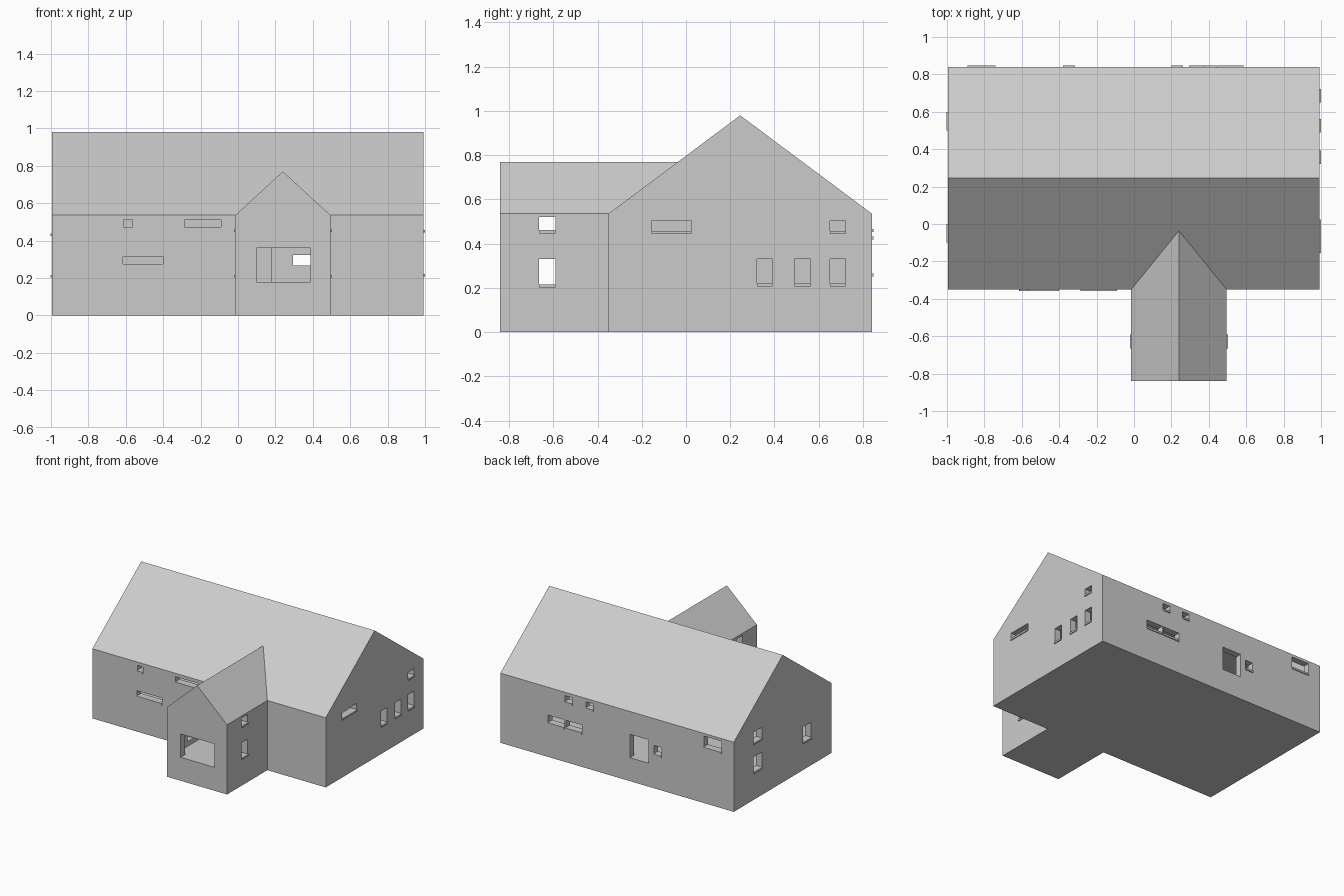
import bpy
import bmesh
from mathutils import Vector

if "Cube" in bpy.data.objects:
    bpy.data.objects.remove(bpy.data.objects["Cube"], do_unlink=True)

GREY = (0.6, 0.6, 0.6, 1.0)
plaster = bpy.data.materials.new("plaster_grey")
plaster.use_nodes = True
plaster.diffuse_color = GREY
plaster.node_tree.nodes["Principled BSDF"].inputs["Base Color"].default_value = GREY

WALL = 0.05     # wall thickness
SILL = 0.014    # sill height
X0, X1, Y0, Y1 = -0.995, 0.992, -0.35, 0.84    # main block
WX0, WX1, WY0 = -0.015, 0.495, -0.84           # front wing
EAVE, FLOOR, CEILING, UPPER = 0.536, 0.18, 0.37, 0.41


def extrude(name, profile, vector):
    """Solid from a flat outline pushed along a vector."""
    bm = bmesh.new()
    face = bm.faces.new([bm.verts.new(p) for p in profile])
    new = bmesh.ops.extrude_face_region(bm, geom=[face])["geom"]
    bmesh.ops.translate(bm, vec=Vector(vector),
                        verts=[v for v in new if isinstance(v, bmesh.types.BMVert)])
    bmesh.ops.recalc_face_normals(bm, faces=bm.faces)
    mesh = bpy.data.meshes.new(name)
    bm.to_mesh(mesh)
    bm.free()
    mesh.materials.append(plaster)
    obj = bpy.data.objects.new(name, mesh)
    bpy.context.collection.objects.link(obj)
    return obj


def box(name, x, y, z):
    (xa, xb), (ya, yb), (za, zb) = x, y, z
    return extrude(name, [(xa, ya, za), (xb, ya, za), (xb, yb, za), (xa, yb, za)],
                   (0, 0, zb - za))


def gable(name, axis, span, length, base, eave, ridge):
    """House-shaped prism with its ridge along the given axis."""
    a, b = span
    outline = [(a, base), (b, base), (b, eave), ((a + b) / 2, ridge), (a, eave)]
    start, end = length
    if axis == "x":
        return extrude(name, [(start, u, z) for u, z in outline], (end - start, 0, 0))
    return extrude(name, [(u, start, z) for u, z in outline], (0, end - start, 0))


def combine(target, tool, operation):
    mod = target.modifiers.new("combine", "BOOLEAN")
    mod.operation, mod.object, mod.solver = operation, tool, "EXACT"
    bpy.context.view_layer.objects.active = target
    bpy.ops.object.modifier_apply(modifier=mod.name)
    bpy.data.objects.remove(tool, do_unlink=True)


# Outer volumes
house = gable("house_shell", "x", (Y0, Y1), (X0, X1), 0, EAVE, 0.98)
combine(house, gable("wing", "y", (WX0, WX1), (WY0, 0.05), 0, EAVE, 0.77), "UNION")

# Rooms: ground floor, passage to the wing, and lofts under the roofs
inner_x, inner_y = (X0 + WALL, X1 - WALL), (Y0 + WALL, Y1 - WALL)
wing_x, wing_y = (WX0 + WALL, WX1 - WALL), (WY0 + WALL, Y0)
rooms = [
    box("room", inner_x, inner_y, (FLOOR, CEILING)),
    box("wing_room", wing_x, wing_y, (FLOOR, CEILING)),
    box("passage", (0.18, wing_x[1]), (Y0 - WALL, Y0 + 2 * WALL), (FLOOR, CEILING)),
    gable("loft", "x", inner_y, inner_x, UPPER, 0.522, 0.92),
    gable("wing_loft", "y", wing_x, wing_y, UPPER, 0.522, 0.71),
]
for room in rooms:
    combine(house, room, "DIFFERENCE")

# Openings by wall: axis, outer plane, outward sign, (along span, height span, sill)
LOW, HIGH = (0.202, 0.33), (0.447, 0.52)
SIDE_LOW, SIDE_HIGH = (0.207, 0.33), (0.443, 0.503)
BACK_LOW, BACK_HIGH = (0.252, 0.322), (0.452, 0.51)
DOOR = (FLOOR, 0.36)
WING_SIDE = [((-0.665, -0.59), LOW, True), ((-0.665, -0.59), HIGH, True)]
walls = {
    "front": ("y", Y0, -1, [((-0.615, -0.40), (0.262, 0.315), True),
                            ((-0.285, -0.09), (0.458, 0.51), True),
                            ((-0.612, -0.565), (0.458, 0.51), True)]),
    "wing_front": ("y", WY0, -1, [((0.10, 0.388), DOOR, False)]),
    "wing_left": ("x", WX1, 1, WING_SIDE),
    "wing_right": ("x", WX0, -1, WING_SIDE),
    "left": ("x", X1, 1, [((-0.155, 0.025), SIDE_HIGH, True),
                          ((0.65, 0.722), SIDE_HIGH, True),
                          ((0.32, 0.392), SIDE_LOW, True),
                          ((0.49, 0.562), SIDE_LOW, True),
                          ((0.65, 0.722), SIDE_LOW, True)]),
    "right": ("x", X0, -1, [((0.50, 0.60), (0.425, 0.52), True),
                            ((0.50, 0.60), LOW, True),
                            ((-0.10, 0.0), LOW, True)]),
    "back": ("y", Y1, 1, [((0.295, 0.435), BACK_LOW, True),
                          ((0.445, 0.585), BACK_LOW, True),
                          ((0.20, 0.262), BACK_HIGH, True),
                          ((0.378, 0.44), BACK_HIGH, True),
                          ((-0.27, -0.11), DOOR, False),
                          ((-0.38, -0.315), (0.252, 0.33), True),
                          ((-0.89, -0.74), (0.418, 0.515), True)]),
}


def wall_box(name, axis, plane, sign, span, height, out, depth):
    across = tuple(sorted((plane + sign * out, plane - sign * depth)))
    if axis == "x":
        return box(name, across, span, height)
    return box(name, span, across, height)


for wall, (axis, plane, sign, openings) in walls.items():
    for i, (span, height, has_sill) in enumerate(openings, 1):
        cutter = wall_box("cutter", axis, plane, sign, span, height, 0.03, WALL + 0.01)
        combine(house, cutter, "DIFFERENCE")
        if has_sill:
            wall_box(f"{wall}_sill_{i}", axis, plane, sign, span,
                     (height[0], height[0] + SILL), 0.007, WALL)

# Cross walls inside the main block
box("ground_partition", (0.13, 0.18), inner_y, (FLOOR, CEILING))
box("loft_partition", (0.13, 0.18), inner_y, (UPPER, 0.522))
